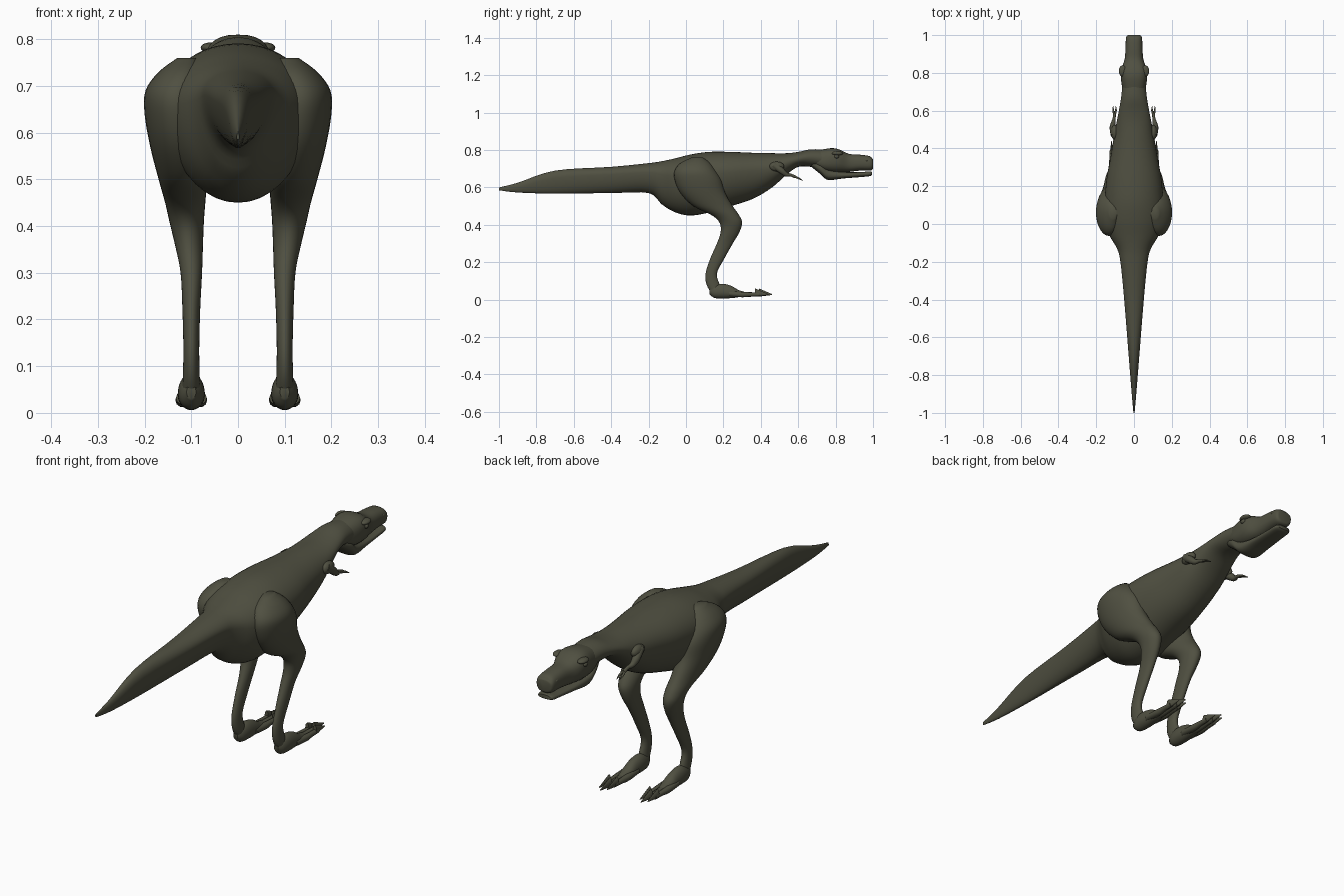
import bpy, bmesh, math
from mathutils import Vector

if "Cube" in bpy.data.objects:
    bpy.data.objects.remove(bpy.data.objects["Cube"])

UNIT = 0.01  # stations are written in hundredths


def make_material(name, colour):
    material = bpy.data.materials.new(name)
    material.use_nodes = True
    material.diffuse_color = colour
    bsdf = next(n for n in material.node_tree.nodes if n.type == "BSDF_PRINCIPLED")
    bsdf.inputs["Base Color"].default_value = colour
    bsdf.inputs["Roughness"].default_value = 0.8
    return material


hide = make_material("olive_hide", (0.08, 0.08, 0.053, 1))


def finish(name, bm, material=hide):
    bmesh.ops.recalc_face_normals(bm, faces=bm.faces)
    mesh = bpy.data.meshes.new(name)
    bm.to_mesh(mesh)
    bm.free()
    mesh.materials.append(material)
    obj = bpy.data.objects.new(name, mesh)
    bpy.context.collection.objects.link(obj)
    bpy.ops.object.select_all(action="DESELECT")
    obj.select_set(True)
    bpy.context.view_layer.objects.active = obj
    bpy.ops.object.shade_smooth_by_angle(angle=math.radians(50))
    return obj


def smooth_rows(rows, steps):
    """Catmull-Rom interpolation between stations."""
    result = []
    last = len(rows) - 1
    for i in range(last):
        before, start = rows[max(i - 1, 0)], rows[i]
        end, after = rows[i + 1], rows[min(i + 2, last)]
        for k in range(steps):
            t = k / steps
            result.append([
                b + t * ((c - a) + t * ((2 * a - 5 * b + 4 * c - d)
                         + t * (3 * (b - c) + d - a))) / 2
                for a, b, c, d in zip(before, start, end, after)])
    result.append(list(rows[last]))
    return result


def loft(name, rows, axis="y", side=1, sides=28, steps=4, power=1.0):
    """Row: station, low, widest, high, x centre, half width.
    Along y the low/high values are heights; along z they are depths."""
    bm = bmesh.new()
    rings = []
    for at, low, mid, high, centre, half in smooth_rows(rows, steps):
        ring = []
        for k in range(sides):
            angle = math.tau * k / sides
            c, s = math.cos(angle), math.sin(angle)
            c = math.copysign(abs(c) ** power, c)
            s = math.copysign(abs(s) ** power, s)
            x = side * (centre + max(half, 0.1) * c)
            across = mid + s * ((high - mid) if s > 0 else (mid - low))
            point = (x, at, across) if axis == "y" else (x, across, at)
            ring.append(bm.verts.new(Vector(point) * UNIT))
        rings.append(ring)
    for lower, upper in zip(rings, rings[1:]):
        for k in range(sides):
            n = (k + 1) % sides
            bm.faces.new((lower[k], lower[n], upper[n], upper[k]))
    bm.faces.new(rings[0])
    bm.faces.new(rings[-1])
    return finish(name, bm)


def ellipsoid(name, centre, radii):
    bm = bmesh.new()
    bmesh.ops.create_uvsphere(bm, u_segments=20, v_segments=12, radius=UNIT)
    for v in bm.verts:
        v.co = Vector([v.co[i] * radii[i] + centre[i] * UNIT for i in range(3)])
    return finish(name, bm)


def tube(name, points, sides=10):
    """Round limb through (x, y, z, radius) points."""
    bm = bmesh.new()
    path = smooth_rows(points, 4)
    rings = []
    for i, point in enumerate(path):
        ahead = Vector(path[min(i + 1, len(path) - 1)][:3])
        behind = Vector(path[max(i - 1, 0)][:3])
        turn = (ahead - behind).to_track_quat("Y", "Z")
        ring = []
        for k in range(sides):
            angle = math.tau * k / sides
            offset = turn @ Vector((math.cos(angle), 0, math.sin(angle)))
            ring.append(bm.verts.new((Vector(point[:3]) + offset * point[3]) * UNIT))
        rings.append(ring)
    for lower, upper in zip(rings, rings[1:]):
        for k in range(sides):
            n = (k + 1) % sides
            bm.faces.new((lower[k], lower[n], upper[n], upper[k]))
    bm.faces.new(rings[0])
    bm.faces.new(rings[-1])
    return finish(name, bm)


# Tail, trunk and neck in one sweep
loft("body", [
    (-100, 58.5, 59, 60, 0, .3),
    (-90, 57.3, 60, 62.5, 0, 1.2),
    (-70, 56.7, 65, 69, 0, 2.8),
    (-40, 57, 67, 71, 0, 5.2),
    (-20, 57, 68, 73, 0, 7.2),
    (-13, 51, 67, 74, 0, 9),
    (-6, 46.8, 66, 75.5, 0, 13),
    (2, 45, 66, 77.5, 0, 15.5),
    (12, 46.5, 67, 79, 0, 15.5),
    (24, 50, 68, 79, 0, 14.5),
    (36, 54, 69, 78.5, 0, 12.3),
    (46, 60, 70, 78.3, 0, 10.7),
    (54, 67, 73, 78.3, 0, 9.2),
    (60, 71, 75, 79, 0, 8),
    (67, 71, 76, 80.4, 0, 6.8),
    (75, 70, 75, 80, 0, 6)], sides=40)

# Skull with a pinched, blunt snout
loft("skull", [
    (68, 72, 75, 79, 0, 5.3),
    (73, 69, 74, 80.3, 0, 6.4),
    (78, 68, 75, 81, 0, 7),
    (82, 68, 75, 80.3, 0, 6.8),
    (87, 68.3, 73, 78, 0, 5),
    (93, 69, 73, 77.5, 0, 4.5),
    (98, 69, 73, 76.8, 0, 4.3),
    (99.6, 69.5, 73, 75.5, 0, 3.8),
    (100, 70.5, 73, 75, 0, 3)], power=.8)

# Lower jaw and throat
loft("lower_jaw", [
    (67, 71, 73, 75, 0, 4.5),
    (72, 67, 70, 73, 0, 6),
    (76, 64, 67, 70, 0, 5.6),
    (84, 64.8, 66.5, 68.3, 0, 4.8),
    (93, 65.5, 67, 68.2, 0, 4.2),
    (98, 66, 67.2, 68.6, 0, 3.9),
    (99.5, 66.7, 67.4, 68.3, 0, 3)], power=.8)

for label, side in (("left", 1), ("right", -1)):
    # Face details
    ellipsoid(label + "_eye", (side * 6.7, 80.5, 76.5), (1, 1.3, 1))
    ellipsoid(label + "_brow", (side * 6, 81, 78.2), (2, 3, 1.1))
    ellipsoid(label + "_nostril", (side * 3.7, 96.5, 74.5), (.7, 1, .6))

    # Thigh, shin and ankle
    loft(label + "_leg", [
        (76, 3, 6, 9, 11, 2),
        (73, -3, 6, 13, 12, 5),
        (69, -6, 6, 16, 13, 6.8),
        (64, -6, 7, 19, 13, 7),
        (57, -3, 9, 21, 12.5, 6.3),
        (50, 4, 14, 25, 11.8, 5.2),
        (45, 14, 21, 28.5, 11.3, 4.3),
        (41, 18, 24, 30, 11, 3.7),
        (36, 18.5, 23, 28.5, 10.5, 3),
        (30, 16.5, 20, 25, 10, 2.3),
        (22, 13, 17, 20.5, 10, 1.9),
        (14, 10.5, 14, 16.5, 10, 1.7),
        (8, 11, 14.5, 18, 10, 1.8),
        (3, 14, 16, 19, 10, 2)], axis="z", side=side)

    # Foot with three clawed toes
    loft(label + "_foot", [
        (12.5, 3, 4.5, 6, 10, 1),
        (15, 1, 4, 7.5, 10, 2.4),
        (19, .6, 4, 8.5, 10, 2.9),
        (24, .8, 3.5, 7.5, 10, 2.8),
        (28, 1.3, 3, 5.2, 10, 2.5),
        (32, 2, 3, 4, 10, 1.6)], side=side)
    for toe, offset, reach in (("inner", -1.9, -2), ("middle", 0, 0), ("outer", 1.9, -2)):
        x = side * (10 + offset)
        tube(f"{label}_{toe}_toe", [
            (x, 23, 3.2, 1.4), (x, 30, 2.7, 1.5),
            (x, 36 + reach, 2.8, 1.2), (x, 41 + reach, 2.8, 1)])
        loft(f"{label}_{toe}_claw", [
            (39 + reach, 1.6, 3, 6, 10 + offset, 1),
            (46 + reach, 2.5, 2.7, 3, 10 + offset, .1)], side=side, sides=8, steps=1)

    # Small arm with two fingers
    ellipsoid(label + "_shoulder", (side * 10.2, 48.5, 71.2), (2, 4, 2.6))
    tube(label + "_arm", [
        (side * 10.5, 47, 72, 1.8), (side * 11.2, 51, 69, 1.7),
        (side * 11, 53.5, 67, 1.2), (side * 10.5, 56, 66.6, .8),
        (side * 10.3, 58.5, 65.6, .8)])
    for finger, spread in (("inner", -.7), ("outer", .7)):
        x = side * (10.3 + spread)
        tube(f"{label}_{finger}_finger", [
            (side * 10.3, 57.5, 66, .5), (x, 60, 65, .5), (x, 62.5, 63.7, .1)], sides=8)
